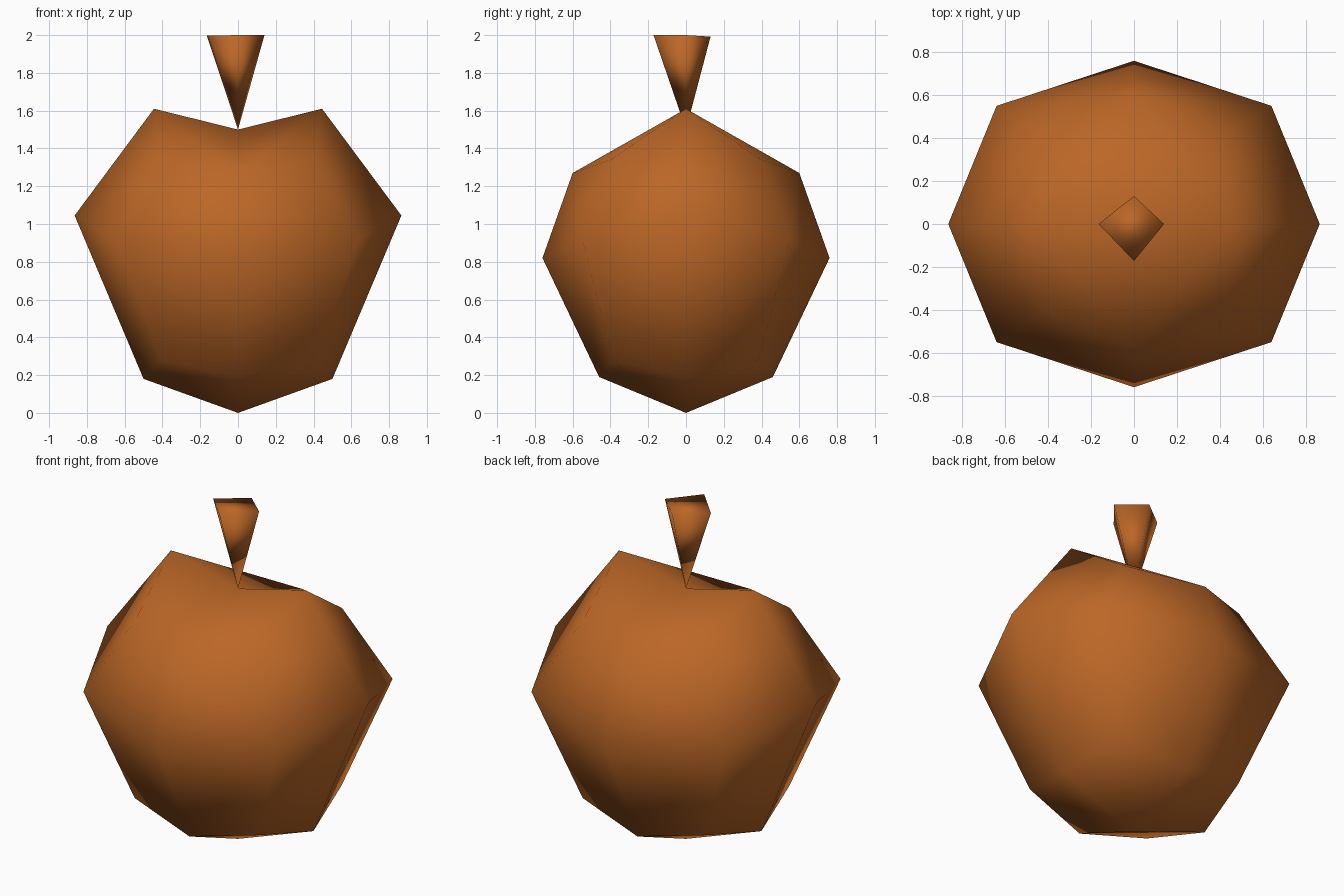
import bpy, bmesh
from itertools import product

if "Cube" in bpy.data.objects:
    bpy.data.objects.remove(bpy.data.objects["Cube"])

mat = bpy.data.materials.new("warm brown orange")
mat.diffuse_color = (0.50, 0.135, 0.02, 1)
mat.use_nodes = True
mat.node_tree.nodes["Principled BSDF"].inputs["Base Color"].default_value = mat.diffuse_color


def finish(name, bm):
    bmesh.ops.recalc_face_normals(bm, faces=bm.faces)
    for f in bm.faces:
        f.smooth = True
    me = bpy.data.meshes.new(name)
    bm.to_mesh(me)
    bm.free()
    me.materials.append(mat)
    ob = bpy.data.objects.new(name, me)
    bpy.context.collection.objects.link(ob)
    return ob


# fruit body: a cube split 2x2 per side, one quarter described, mirrored in x and y
# key = (|x step|, |y step|, level)
quarter = {
    (0, 0, -1): (0, 0, 0), (1, 0, -1): (.5, 0, .18),
    (0, 1, -1): (0, .46, .19), (1, 1, -1): (.415, .385, .28),
    (1, 0, 0): (.865, 0, 1.045), (0, 1, 0): (0, .76, .82),
    (1, 1, 0): (.64, .55, .92),
    (0, 0, 1): (0, 0, 1.5), (1, 0, 1): (.445, 0, 1.61),
    (0, 1, 1): (0, .6, 1.27), (1, 1, 1): (.41, .40, 1.34),
}
bm = bmesh.new()
grid = {}
for i, j, k in product((-1, 0, 1), repeat=3):
    if (i, j, k) != (0, 0, 0):
        x, y, z = quarter[abs(i), abs(j), k]
        grid[i, j, k] = bm.verts.new((x * i, y * j, z))
for axis, side, s, t in product(range(3), (-1, 1), (-1, 1), (-1, 1)):
    def at(a, b):
        key = [a, b]
        key.insert(axis, side)
        return grid[tuple(key)]
    # each quad is split between its two edge midpoints
    bm.faces.new((at(0, 0), at(s, 0), at(0, t)))
    bm.faces.new((at(s, 0), at(s, t), at(0, t)))
finish("fruit_body", bm)

# stalk: upside-down four-sided spike
bm = bmesh.new()
top = [bm.verts.new(p) for p in ((.14, 0, 2), (0, .13, 1.992), (-.165, 0, 1.997), (0, -.172, 2))]
tip = bm.verts.new((0, 0, 1.5))
for n in range(4):
    bm.faces.new((top[n], top[(n + 1) % 4], tip))
bm.faces.new(top)
finish("stalk", bm)
